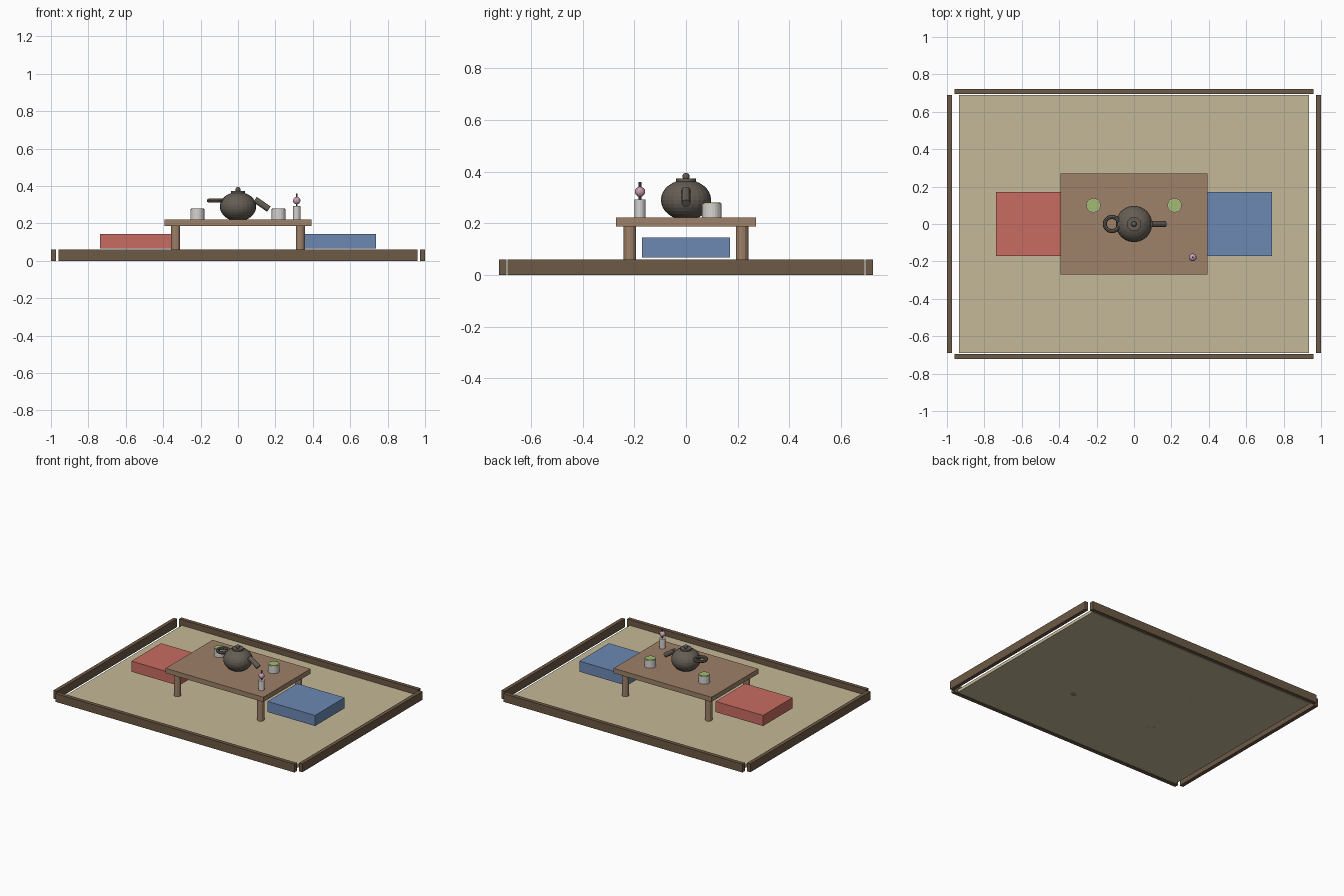
import bpy
from math import radians

if "Cube" in bpy.data.objects:
    bpy.data.objects.remove(bpy.data.objects["Cube"])


def material(name, r, g, b):
    m = bpy.data.materials.new(name)
    m.diffuse_color = (r, g, b, 1)
    m.use_nodes = True
    m.node_tree.nodes["Principled BSDF"].inputs["Base Color"].default_value = m.diffuse_color
    return m


DARK_WOOD = material("dark_wood", 0.15, 0.10, 0.06)
WOOD = material("wood", 0.34, 0.22, 0.14)
STRAW = material("straw", 0.55, 0.48, 0.31)
RED = material("red_cloth", 0.58, 0.15, 0.12)
BLUE = material("blue_cloth", 0.15, 0.25, 0.45)
IRON = material("iron", 0.13, 0.11, 0.09)
CERAMIC = material("ceramic", 0.68, 0.66, 0.64)
TEA = material("green_tea", 0.36, 0.50, 0.16)
PINK = material("pink_petal", 0.65, 0.35, 0.50)
GREEN = material("stem_green", 0.08, 0.15, 0.06)


def finish(name, mat):
    ob = bpy.context.object
    ob.name = name
    ob.data.materials.append(mat)
    return ob


def box(name, lo, hi, mat):
    mid = [(a + b) / 2 for a, b in zip(lo, hi)]
    bpy.ops.mesh.primitive_cube_add(size=1, location=mid)
    ob = finish(name, mat)
    ob.scale = [b - a for a, b in zip(lo, hi)]
    return ob


def cylinder(name, x, y, z0, z1, r, mat, sides=16):
    bpy.ops.mesh.primitive_cylinder_add(vertices=sides, radius=r, depth=z1 - z0,
                                        location=(x, y, (z0 + z1) / 2))
    return finish(name, mat)


def ball(name, loc, scale, mat, seg=16, rings=8):
    bpy.ops.mesh.primitive_uv_sphere_add(segments=seg, ring_count=rings,
                                         radius=1, location=loc)
    ob = finish(name, mat)
    ob.scale = scale
    return ob


# Straw floor mat with four separate border rails
box("floor_mat", (-0.935, -0.69, 0), (0.935, 0.69, 0.022), STRAW)
box("front_rail", (-0.96, -0.723, 0), (0.96, -0.695, 0.06), DARK_WOOD)
box("back_rail", (-0.96, 0.695, 0), (0.96, 0.723, 0.06), DARK_WOOD)
box("left_rail", (-1, -0.69, 0), (-0.973, 0.69, 0.06), DARK_WOOD)
box("right_rail", (0.973, -0.69, 0), (1, 0.69, 0.06), DARK_WOOD)

# Low table
box("table_top", (-0.393, -0.27, 0.187), (0.393, 0.27, 0.222), WOOD)
for sx, xn in ((-1, "left"), (1, "right")):
    for sy, yn in ((-1, "front"), (1, "back")):
        cylinder(f"{yn}_{xn}_leg", sx * 0.334, sy * 0.217, 0, 0.19, 0.024, WOOD, 12)

# Seat cushions at both ends
box("left_cushion", (-0.738, -0.17, 0.067), (-0.357, 0.17, 0.144), RED)
box("right_cushion", (0.357, -0.17, 0.067), (0.738, 0.17, 0.144), BLUE)

# Teapot: squashed body, lid, knob, ring handle and sloping spout
ball("teapot_body", (0, 0, 0.29), (0.097, 0.097, 0.078), IRON, 24, 16)
cylinder("teapot_lid", 0, 0, 0.352, 0.373, 0.038, IRON, 24)
ball("teapot_knob", (0, 0, 0.381), (0.014,) * 3, IRON, 12, 8)
bpy.ops.mesh.primitive_torus_add(major_radius=0.038, minor_radius=0.011,
                                 major_segments=24, minor_segments=8,
                                 location=(-0.118, 0, 0.322))
finish("teapot_handle", IRON)
spout = cylinder("teapot_spout", 0.128, 0, 0.257, 0.347, 0.017, IRON, 12)
spout.location.z = 0.302
spout.rotation_euler.y = radians(124)

# Two cups filled with tea
for sx, xn in ((-1, "left"), (1, "right")):
    cylinder(f"{xn}_cup", sx * 0.217, 0.1, 0.22, 0.277, 0.038, CERAMIC, 20)
    cylinder(f"{xn}_tea", sx * 0.217, 0.1, 0.27, 0.280, 0.034, TEA, 20)

# Bud vase with a single flower
cylinder("vase", 0.314, -0.178, 0.22, 0.292, 0.021, CERAMIC, 12)
cylinder("flower_stem", 0.314, -0.178, 0.27, 0.36, 0.005, GREEN, 8)
ball("flower_head", (0.314, -0.178, 0.322), (0.02,) * 3, PINK, 12, 8)
